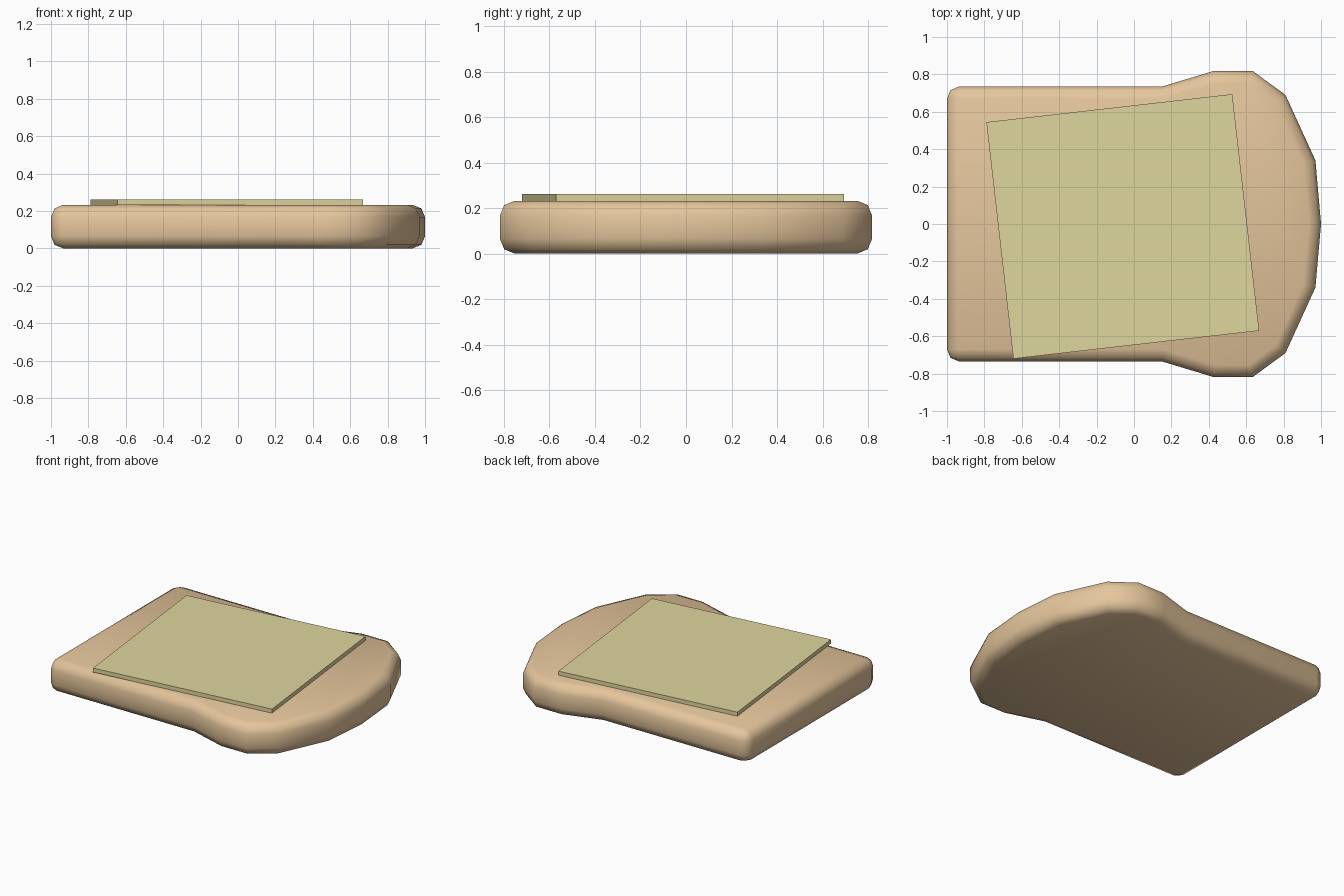
import bpy, bmesh, math

if "Cube" in bpy.data.objects:
    bpy.data.objects.remove(bpy.data.objects["Cube"])


def material(name, color):
    m = bpy.data.materials.new(name)
    m.diffuse_color = color
    m.use_nodes = True
    m.node_tree.nodes["Principled BSDF"].inputs["Base Color"].default_value = m.diffuse_color
    return m


def make_object(name, bm, mat):
    mesh = bpy.data.meshes.new(name)
    bm.to_mesh(mesh)
    bm.free()
    obj = bpy.data.objects.new(name, mesh)
    bpy.context.collection.objects.link(obj)
    mesh.materials.append(mat)
    return obj


crust = material("toast", (0.78, 0.56, 0.33, 1))
yellow = material("cheese", (0.74, 0.67, 0.34, 1))

# Bread slice: mirrored half outline, extruded, with rounded edges
half = [(-1, 0.735), (0.15, 0.735), (0.425, 0.818), (0.635, 0.818),
        (0.81, 0.69), (0.97, 0.34)]
outline = half + [(1, 0)] + [(x, -y) for x, y in reversed(half)]
outline.reverse()
bm = bmesh.new()
base = bm.faces.new([bm.verts.new((x, y, 0)) for x, y in outline])
ext = bmesh.ops.extrude_face_region(bm, geom=[base], use_keep_orig=True)
top = [g for g in ext["geom"] if isinstance(g, bmesh.types.BMVert)]
bmesh.ops.translate(bm, verts=top, vec=(0, 0, 0.232))
bmesh.ops.recalc_face_normals(bm, faces=bm.faces)
sharp = [e for e in bm.edges if e.calc_face_angle(0) > math.radians(50)]
bmesh.ops.bevel(bm, geom=sharp, offset=0.065, offset_type='OFFSET',
                segments=2, profile=0.5, affect='EDGES')
for f in bm.faces:
    f.smooth = True
make_object("bread_slice", bm, crust)

# Cheese slice: thin square laid slightly turned
bm = bmesh.new()
bmesh.ops.create_cube(bm, size=1)
bmesh.ops.scale(bm, verts=bm.verts, vec=(1.323, 1.273, 0.03))
cheese = make_object("cheese_slice", bm, yellow)
cheese.location = (-0.06, -0.013, 0.246)
cheese.rotation_euler.z = math.radians(6.5)
